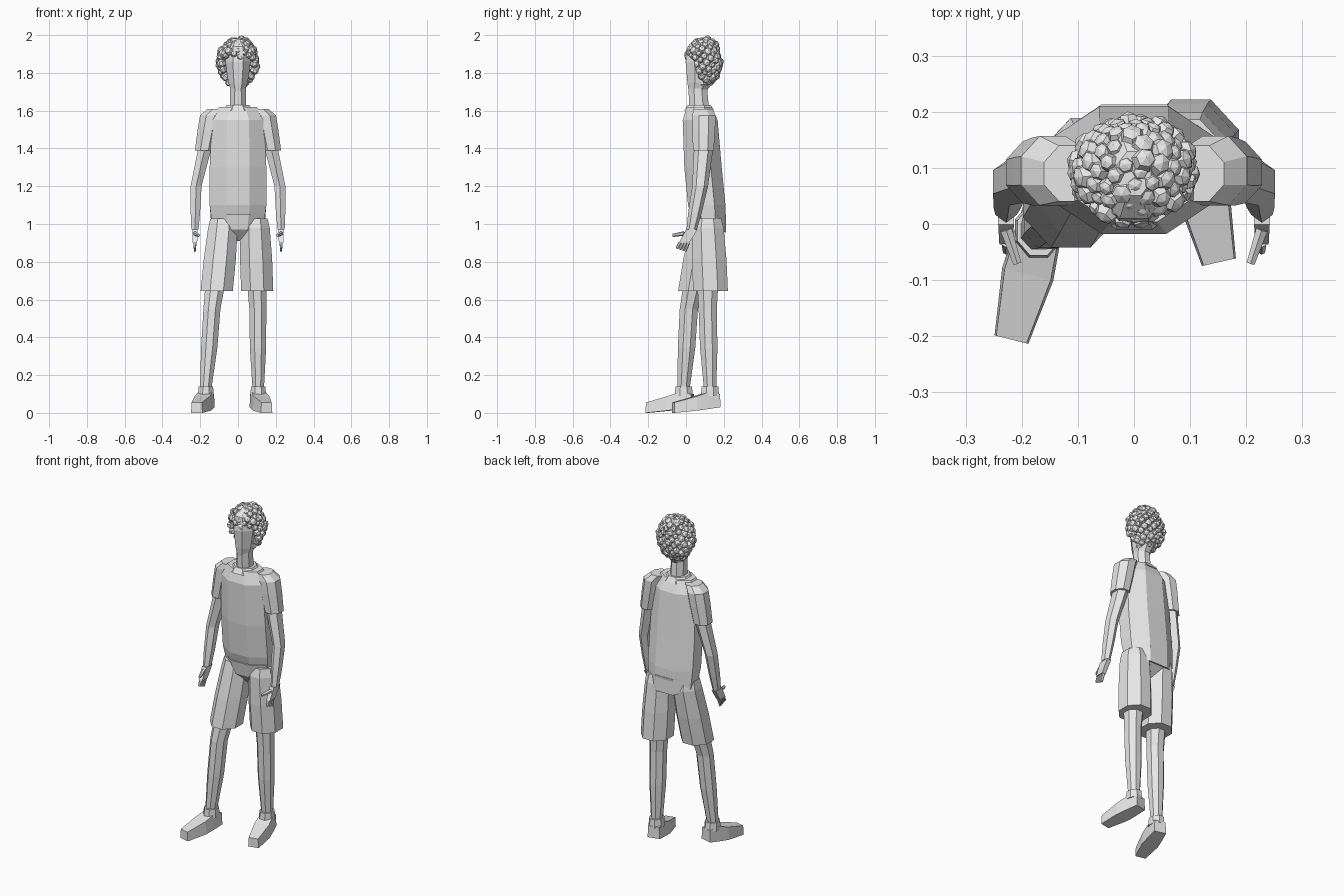
import bpy, bmesh, random
from math import sin, cos, pi, sqrt
from mathutils import Vector, Matrix

if "Cube" in bpy.data.objects:
    bpy.data.objects.remove(bpy.data.objects["Cube"])
random.seed(4)

shade = .8
colour = (shade, shade, shade, 1)
grey = bpy.data.materials.new("plain_grey")
grey.use_nodes = True
grey.diffuse_color = colour
grey.node_tree.nodes["Principled BSDF"].inputs["Base Color"].default_value = colour


def finish(name, bm):
    bmesh.ops.recalc_face_normals(bm, faces=bm.faces)
    mesh = bpy.data.meshes.new(name)
    bm.to_mesh(mesh)
    bm.free()
    mesh.materials.append(grey)
    obj = bpy.data.objects.new(name, mesh)
    bpy.context.collection.objects.link(obj)


def skin(name, loops):
    """Bridge equal-length point loops and cap both ends."""
    bm = bmesh.new()
    rows = [[bm.verts.new(point) for point in loop] for loop in loops]
    sides = len(rows[0])
    for lower, upper in zip(rows, rows[1:]):
        for i in range(sides):
            j = (i + 1) % sides
            bm.faces.new((lower[i], lower[j], upper[j], upper[i]))
    bm.faces.new(rows[0])
    bm.faces.new(rows[-1])
    finish(name, bm)


def loft(name, centres, widths, depth=1, sides=8, hem=0):
    """Level rings with a flat front; depth scales y, hem drops the back of the first ring."""
    loops = []
    for index, (centre, width) in enumerate(zip(centres, widths)):
        radius = width / cos(pi / sides)
        drop = 0 if index else hem
        angles = [(i + .5) * 2 * pi / sides for i in range(sides)]
        loops.append([centre + Vector((radius * cos(a), radius * depth * sin(a), -drop * sin(a)))
                      for a in angles])
    skin(name, loops)


def column(*heights_and_depths):
    """Centre points on the middle line, from (y, z) pairs."""
    return [Vector((0, y, z)) for y, z in heights_and_depths]


def aim(start, direction):
    turn = direction.to_track_quat('Z', 'Y').to_matrix().to_4x4()
    return Matrix.Translation(start) @ turn


def rod(bm, start, end, thick):
    """Add a tapered six-sided finger bone."""
    bmesh.ops.create_cone(bm, cap_ends=True, segments=6, radius1=thick, radius2=thick * .7,
                          depth=(end - start).length, matrix=aim((start + end) / 2, end - start))


# Shirt, with a hem that drops at the back
loft("shirt", column((.12, 1), (.11, 1.1), (.09, 1.3), (.075, 1.55), (.07, 1.62)),
     (.14, .15, .15, .14, .1), depth=.66, hem=.05)
loft("collar", column((.07, 1.6), (.07, 1.63)), (.08, .06))

# Head and neck
loft("neck", column((.07, 1.6), (.06, 1.76)), (.044, .04), depth=1.2)
loft("head", column((.06, 1.7), (.075, 1.75), (.085, 1.86), (.09, 1.94), (.09, 1.98)),
     (.035, .052, .067, .062, .03), depth=1.3)

# Curly hair: faceted curls spread over the skull, leaving the face open
hair = bmesh.new()
count = 150
crown = Vector((0, .092, 1.858))
skull = Matrix.Diagonal((.095, .088, .12))
for i in range(count):
    height = 1 - (2 * i + 1) / count
    ring, angle = sqrt(1 - height * height), i * pi * (3 - sqrt(5))
    outward = Vector((ring * cos(angle), ring * sin(angle), height))
    spot = crown + skull @ outward * random.uniform(.92, 1.03)
    face = spot.z < 1.88 and spot.y < .05
    jaw = spot.z < 1.8 and spot.y < .08
    if not (face or jaw):
        bmesh.ops.create_uvsphere(hair, u_segments=6, v_segments=4,
                                  radius=random.uniform(.016, .026), matrix=aim(spot, outward))
finish("curly_hair", hair)

# Arms, sleeves and hands
for side, s in (("left", 1), ("right", -1)):
    collarbone = Vector((s * .115, .09, 1.61))
    shoulder = Vector((s * .145, .095, 1.575))
    cuff = Vector((s * .178, .092, 1.39))
    elbow = Vector((s * .222, .075, 1.2))
    wrist = Vector((s * .228, .03, .97))
    loft(side + "_sleeve", (cuff, cuff.lerp(shoulder, .6), shoulder, collarbone),
         (.05, .055, .056, .045), depth=1.1)
    loft(side + "_arm", (wrist, wrist.lerp(elbow, .4), elbow, cuff), (.019, .025, .029, .035),
         depth=1.25, sides=6)

    knuckles = wrist + Vector((0, -.04, -.07))
    loft(side + "_palm", (knuckles, wrist), (.012, .014), depth=2.2, sides=4)
    fingers = bmesh.new()
    for i in range(4):
        root = knuckles + Vector((0, .022 - .015 * i, 0))
        rod(fingers, root, root + Vector((0, -.016, i * .005 - .045)), .009)
    thumb = wrist + Vector((0, -.04, -.02))
    rod(fingers, thumb, thumb + Vector((s * -.02, -.06, -.01)), .012)
    finish(side + "_fingers", fingers)

# Shorts seat
loft("shorts_seat", column((.11, .91), (.115, .97), (.115, 1.05)), (.035, .12, .14), depth=.7)

# Legs in a striding pose, the right one forward
right_leg = ("right", (-.08, .105, .98), (-.138, .015, .55), (-.17, -.012, .09), (-.05, -.2))
left_leg = ("left", (.09, .115, .98), (.105, .115, .55), (.107, .127, .09), (.05, -.22))
for side, *pose in (right_leg, left_leg):
    hip, knee, ankle, ahead = (Vector(point) for point in pose)
    rise = Vector((0, 0, .05))
    trouser_end = knee.lerp(hip, .22)
    trouser_end.y += .015
    trouser_end.x *= 1 - .1 * (side == "right")
    loft(side + "_shorts_leg", (trouser_end, trouser_end.lerp(hip, .5), hip, hip + rise),
         (.085, .085, .078, .066), depth=1.08)
    calf = ankle.lerp(knee, .55)
    loft(side + "_leg", (ankle, ankle + rise, calf, knee, knee.lerp(hip, .3)),
         (.031, .031, .043, .045, .052), depth=1.07)
    loft(side + "_sock_cuff", (ankle, ankle + rise), (.042, .038), depth=1.15)

    # Wedge shoe: distance ahead of the ankle, half width, sole and upper heights
    ahead.normalize()
    across = Vector((-ahead.y, ahead.x))
    loops = []
    for reach, half, low, high in ((-.048, .036, .03, .1), (.02, .043, .02, .108),
                                   (.08, .047, .012, .088), (.2, .031, 0, .055)):
        middle = ankle.xy + ahead * reach
        loops.append([(*(middle + across * offset), z) for offset, z in
                      ((-half, low), (half, low), (half * .9, high), (-half * .9, high))])
    skin(side + "_shoe", loops)
